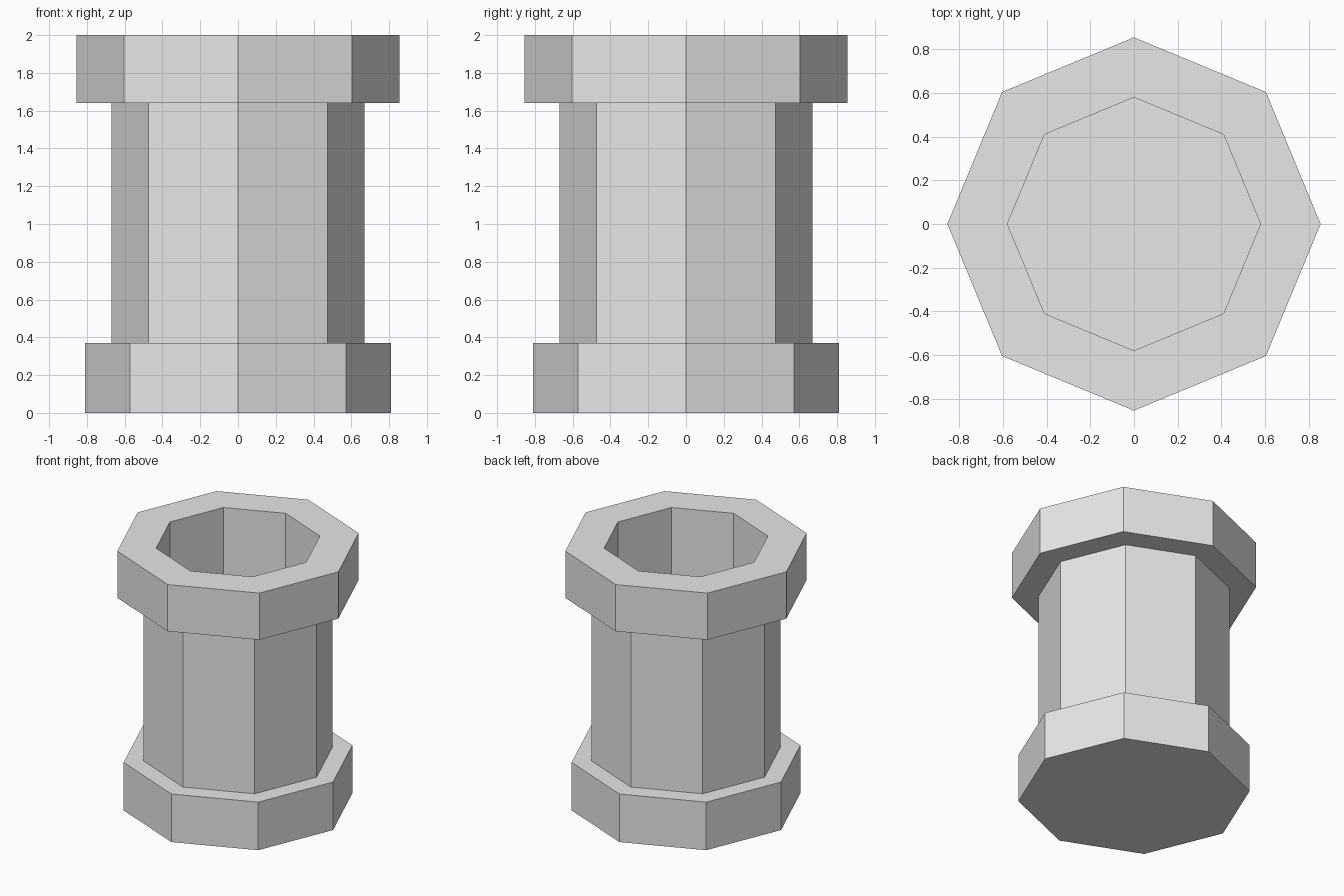
import bpy
import bmesh
from math import cos, sin, tau

SIDES = 8
FLOOR = 0.37  # level of the floor inside the hollow

cube = bpy.data.objects.get("Cube")
if cube:
    bpy.data.objects.remove(cube, do_unlink=True)

stone = bpy.data.materials.new("light_grey")
stone.use_nodes = True
grey = (0.8, 0.8, 0.8, 1)
stone.diffuse_color = grey
stone.node_tree.nodes["Principled BSDF"].inputs["Base Color"].default_value = grey


def lathe(name, profile):
    """Spin a (radius, height) profile into a flat-sided part with capped ends."""
    bm = bmesh.new()
    rings = [[bm.verts.new((r * cos(tau * i / SIDES), r * sin(tau * i / SIDES), z))
              for i in range(SIDES)] for r, z in profile]
    for low, high in zip(rings, rings[1:]):
        for i in range(SIDES):
            j = (i + 1) % SIDES
            bm.faces.new((low[i], low[j], high[j], high[i]))
    bm.faces.new(rings[0][::-1])
    bm.faces.new(rings[-1])
    bmesh.ops.recalc_face_normals(bm, faces=bm.faces)
    mesh = bpy.data.meshes.new(name)
    bm.to_mesh(mesh)
    bm.free()
    mesh.materials.append(stone)
    obj = bpy.data.objects.new(name, mesh)
    bpy.context.collection.objects.link(obj)
    return obj


# Hollow tower: base, shaft, overhanging rim, then down the inside to the floor
lathe("tower", [
    (0.81, 0), (0.81, 0.37),
    (0.67, 0.37), (0.67, 1.64),
    (0.855, 1.64), (0.855, 2),
    (0.58, 2), (0.58, FLOOR),
])
